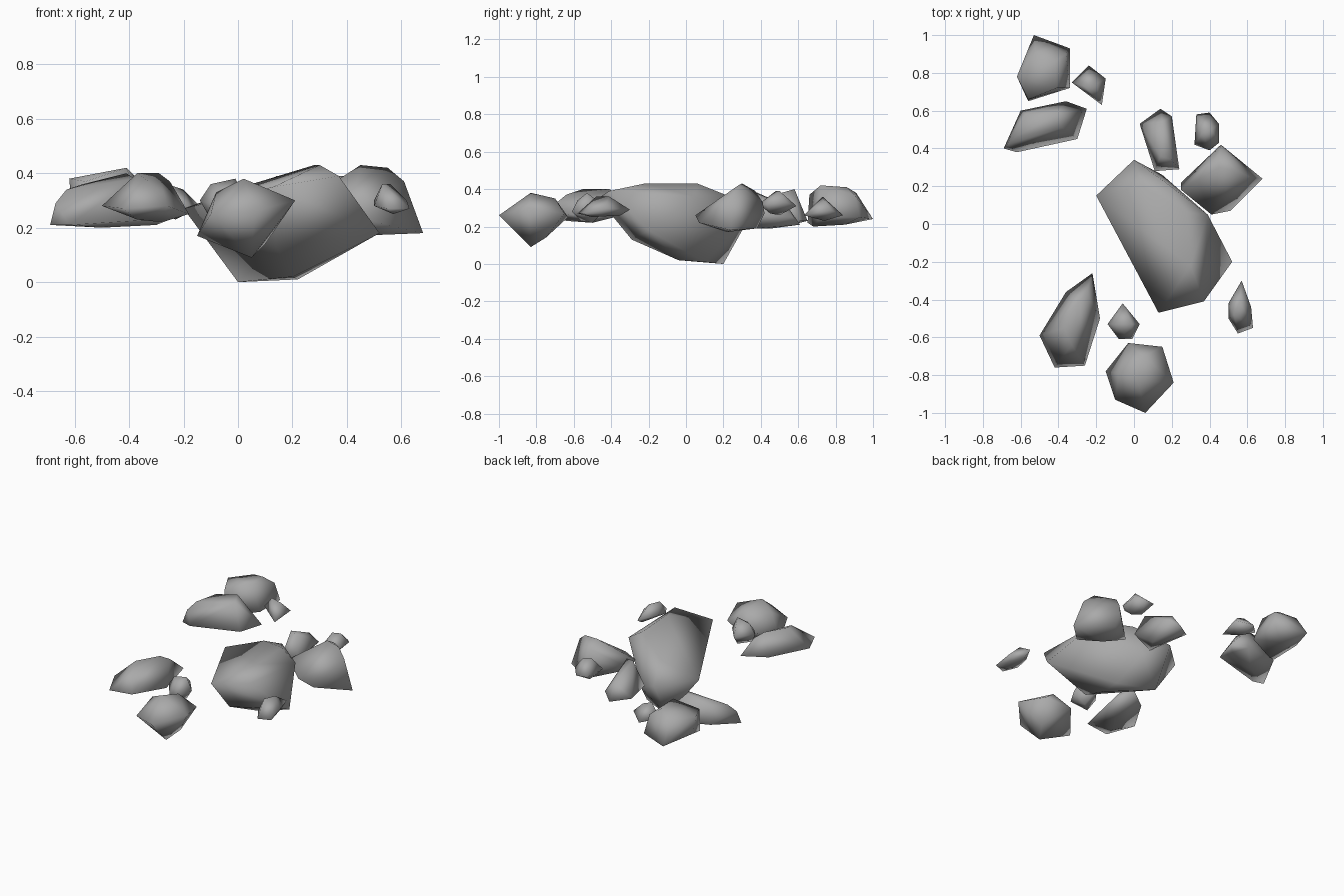
import bpy
import bmesh

# Remove only the default object
default_cube = bpy.data.objects.get("Cube")
if default_cube is not None:
    bpy.data.objects.remove(default_cube, do_unlink=True)


def make_material(name, colour):
    material = bpy.data.materials.new(name)
    material.use_nodes = True
    material.diffuse_color = colour
    shader = next(node for node in material.node_tree.nodes if node.type == "BSDF_PRINCIPLED")
    shader.inputs["Base Color"].default_value = colour
    shader.inputs["Roughness"].default_value = 0.9
    return material


def build_rock(name, rim, crown, keel, material):
    """Stretch a smooth-shaded skin around a rim, the top points and the underside points."""
    mesh = bpy.data.meshes.new(name)
    shape = bmesh.new()
    for point in rim + crown + keel:
        shape.verts.new(point)
    hull = bmesh.ops.convex_hull(shape, input=shape.verts[:], use_existing_faces=False)
    unused = {item for item in hull["geom_interior"] + hull["geom_unused"]
              if isinstance(item, bmesh.types.BMVert)}
    bmesh.ops.delete(shape, geom=list(unused), context="VERTS")
    bmesh.ops.recalc_face_normals(shape, faces=shape.faces[:])
    for face in shape.faces:
        face.smooth = True
    shape.to_mesh(mesh)
    shape.free()
    mesh.materials.append(material)
    rock = bpy.data.objects.new(name, mesh)
    bpy.context.scene.collection.objects.link(rock)
    return rock


stone_grey = make_material("stone grey", (0.4, 0.4, 0.4, 1.0))

# Large central boulder
build_rock(
    "central_boulder",
    rim=[(-.2, .15, .27), (0, .34, .25), (.18, .21, .37), (.39, .05, .36),
         (.52, -.2, .18), (.37, -.41, .39), (.13, -.47, .35)],
    crown=[(.3, -.22, .43), (.28, .06, .43), (.05, .2, .36)],
    keel=[(0, .2, 0), (.22, .1, .01), (.2, -.04, .02), (.14, -.29, .13), (.15, .26, .17)],
    material=stone_grey)

# Rocks in front of the boulder
build_rock(
    "front_rock",
    rim=[(.06, -1, .26), (.21, -.84, .3), (.15, -.65, .27),
         (-.03, -.63, .25), (-.15, -.78, .17), (-.1, -.93, .25)],
    crown=[(.02, -.83, .38), (.05, -.7, .35), (-.08, -.79, .33)],
    keel=[(.05, -.83, .09), (.1, -.75, .14)],
    material=stone_grey)

build_rock(
    "front_right_rock",
    rim=[(-.22, -.26, .28), (-.36, -.36, .27), (-.5, -.59, .28),
         (-.42, -.76, .27), (-.26, -.75, .28), (-.18, -.5, .25)],
    crown=[(-.37, -.55, .4), (-.29, -.41, .4), (-.25, -.36, .37), (-.33, -.64, .37)],
    keel=[(-.28, -.5, .22), (-.37, -.64, .23)],
    material=stone_grey)

build_rock(
    "front_pebble",
    rim=[(-.06, -.42, .3), (-.14, -.53, .3), (-.08, -.61, .28),
         (-.01, -.61, .28), (.03, -.53, .3)],
    crown=[(-.1, -.53, .36), (-.01, -.53, .38), (-.05, -.58, .34)],
    keel=[(-.1, -.56, .23), (-.03, -.5, .22)],
    material=stone_grey)

build_rock(
    "left_pebble",
    rim=[(.57, -.3, .29), (.5, -.42, .3), (.5, -.5, .28),
         (.55, -.58, .27), (.63, -.55, .27), (.62, -.44, .3)],
    crown=[(.53, -.48, .36), (.56, -.41, .36)],
    keel=[(.57, -.5, .25), (.57, -.35, .26)],
    material=stone_grey)

# Rocks behind the boulder on its left
build_rock(
    "left_rock",
    rim=[(.25, .22, .25), (.25, .18, .3), (.46, .42, .27), (.68, .24, .18),
         (.41, .05, .26), (.51, .07, .22)],
    crown=[(.45, .3, .43), (.55, .28, .42), (.61, .25, .37), (.45, .37, .39), (.46, .41, .33)],
    keel=[(.43, .22, .17), (.47, .38, .19)],
    material=stone_grey)

build_rock(
    "back_left_rock",
    rim=[(.14, .61, .21), (.03, .53, .23), (.11, .28, .2),
         (.24, .29, .26), (.2, .57, .25)],
    crown=[(.14, .36, .39), (.2, .34, .38), (.15, .54, .31)],
    keel=[(.11, .46, .19), (.17, .38, .19)],
    material=stone_grey)

build_rock(
    "back_left_pebble",
    rim=[(.33, .58, .31), (.4, .59, .31), (.45, .53, .33),
         (.45, .43, .32), (.4, .39, .32), (.32, .42, .31)],
    crown=[(.36, .48, .39), (.41, .5, .39)],
    keel=[(.36, .5, .26), (.4, .45, .27)],
    material=stone_grey)

# Rocks behind the boulder on its right
build_rock(
    "back_right_rock",
    rim=[(-.53, 1, .24), (-.34, .93, .25), (-.34, .72, .25),
         (-.56, .65, .22), (-.61, .8, .27)],
    crown=[(-.56, .66, .37), (-.41, .72, .42), (-.36, .9, .37),
           (-.42, .86, .41), (-.52, .91, .38), (-.62, .78, .38)],
    keel=[(-.45, .85, .21), (-.5, .68, .2)],
    material=stone_grey)

build_rock(
    "back_right_pebble",
    rim=[(-.33, .75, .28), (-.24, .84, .26), (-.15, .77, .29), (-.17, .63, .26)],
    crown=[(-.26, .73, .36), (-.2, .74, .34)],
    keel=[(-.23, .74, .23)],
    material=stone_grey)

build_rock(
    "right_rock",
    rim=[(-.69, .4, .21), (-.6, .6, .25), (-.36, .65, .23),
         (-.25, .61, .23), (-.3, .45, .23), (-.62, .38, .21)],
    crown=[(-.41, .58, .4), (-.38, .51, .38), (-.63, .46, .34), (-.57, .58, .36), (-.67, .42, .29)],
    keel=[(-.5, .5, .2), (-.3, .57, .21)],
    material=stone_grey)
